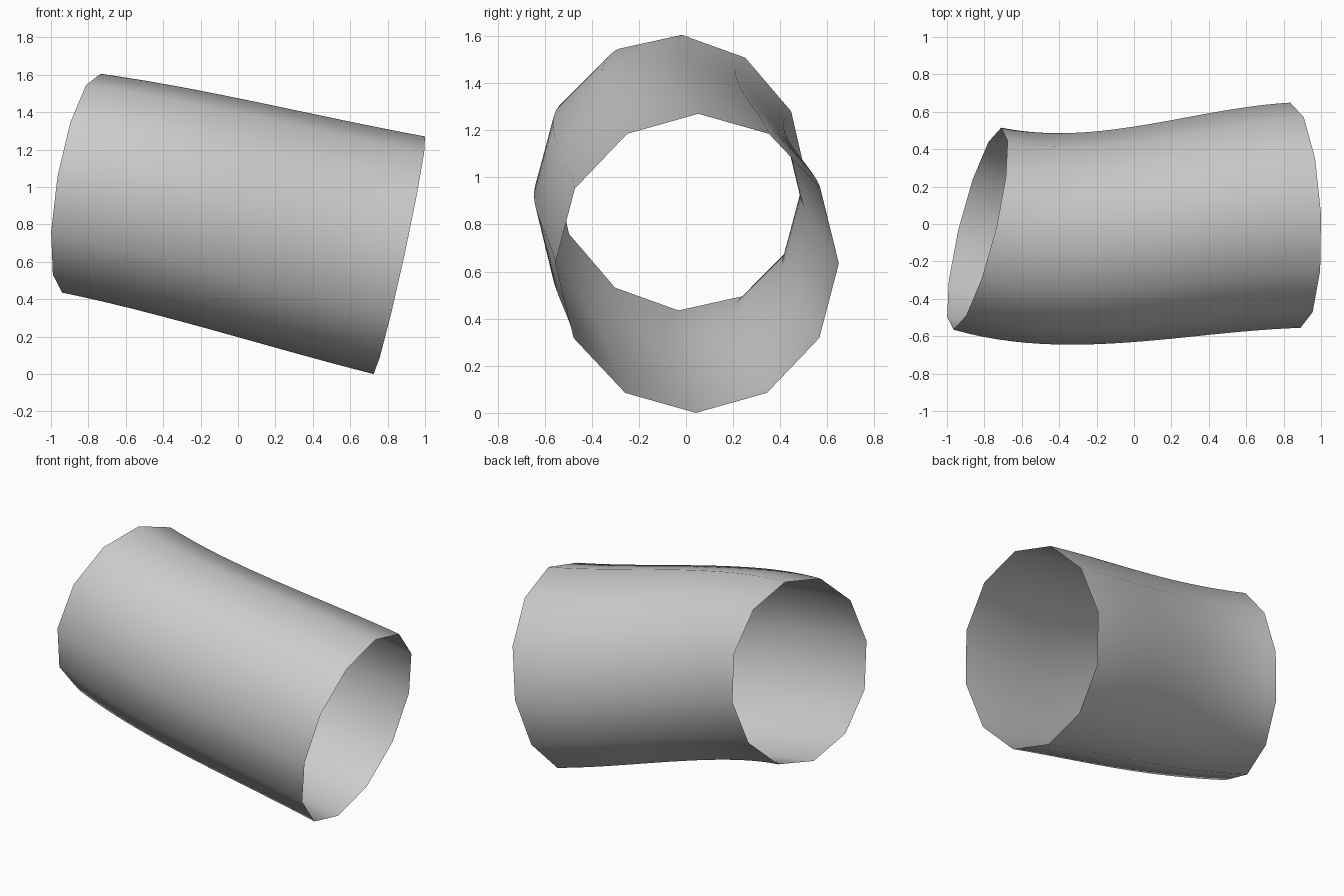
import bpy, bmesh, math
from mathutils import Vector

if "Cube" in bpy.data.objects:
    bpy.data.objects.remove(bpy.data.objects["Cube"])

SIDES, STEPS = 12, 24

# End rings: centre, sideways radius vector, upward radius vector
c0, u0, v0 = Vector((-0.8375, -0.025, 1.02)), Vector((0.1275, 0.54, -0.037)), Vector((0.1025, 0.0075, 0.585))
c1, u1, v1 = Vector((0.8625, 0.047, 0.635)), Vector((-0.0275, 0.602, 0.0)), Vector((0.1375, 0.005, 0.635))


def tangent(u, v):
    n = u.cross(v)
    return n * ((c1.x - c0.x) / n.x)


m0, m1 = tangent(u0, v0), tangent(u1, v1)


def centre(t):
    return (c0 * (2*t**3 - 3*t**2 + 1) + m0 * (t**3 - 2*t**2 + t)
            + c1 * (3*t**2 - 2*t**3) + m1 * (t**3 - t**2))


# Open sleeve lofted along the bent centre line
bm = bmesh.new()
rings = []
for s in range(STEPS + 1):
    t = s / STEPS
    c = centre(t)
    u = u0.lerp(u1, t) * (1 + 0.08 * t * (1 - t))
    v = v0.lerp(v1, t)
    rings.append([bm.verts.new(c + u * math.cos(a) + v * math.sin(a))
                  for a in (2 * math.pi * i / SIDES for i in range(SIDES))])
for a, b in zip(rings, rings[1:]):
    for i in range(SIDES):
        j = (i + 1) % SIDES
        f = bm.faces.new((a[i], a[j], b[j], b[i]))
        f.smooth = True
bm.normal_update()
if sum(f.normal.dot(f.calc_center_median() - Vector((0, 0, 0.83))) for f in bm.faces) < 0:
    bmesh.ops.reverse_faces(bm, faces=bm.faces[:])

mesh = bpy.data.meshes.new("bent_sleeve")
bm.to_mesh(mesh)
bm.free()
bpy.context.collection.objects.link(bpy.data.objects.new("bent_sleeve", mesh))
